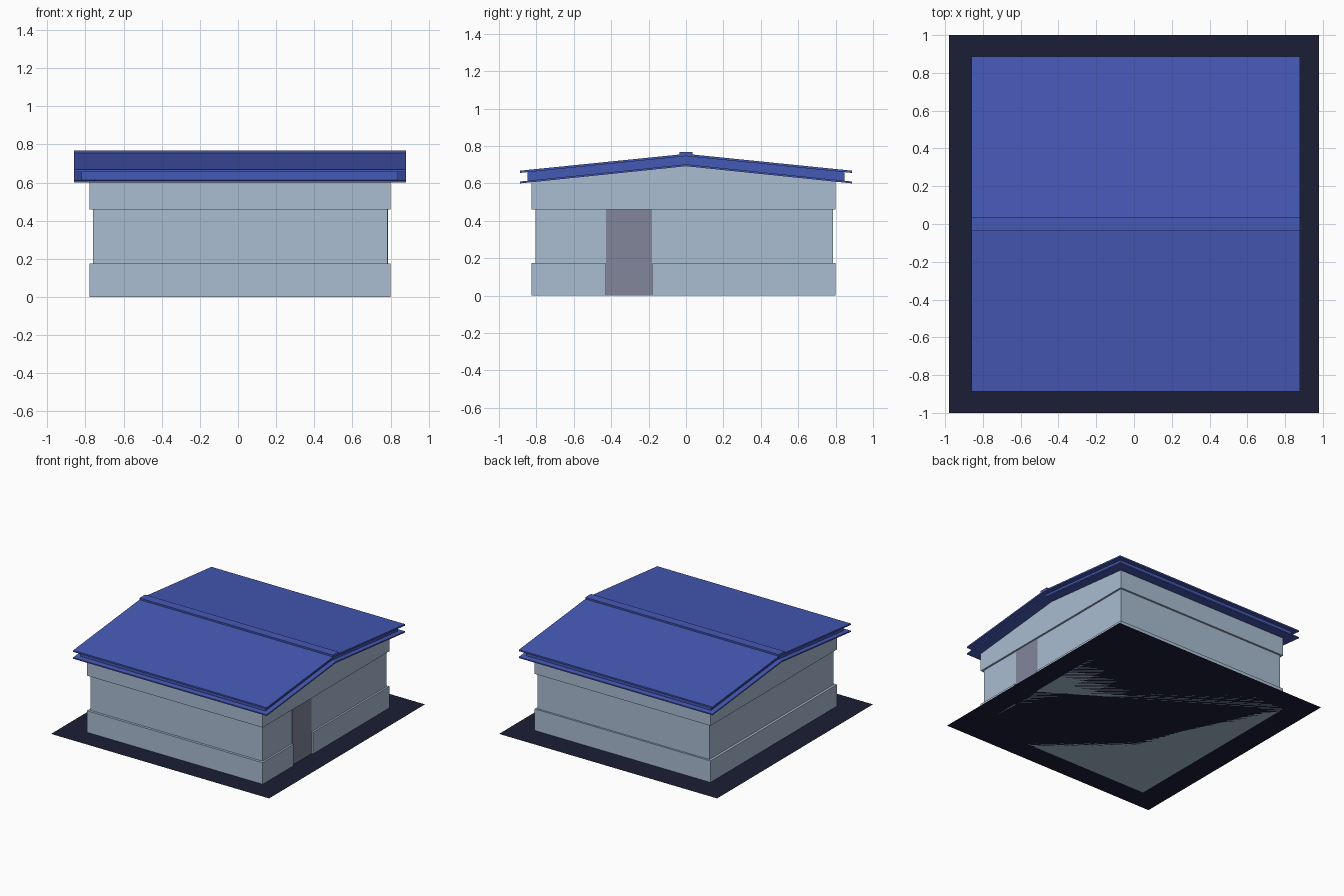
import bpy, bmesh
from mathutils import Vector

if "Cube" in bpy.data.objects:
    bpy.data.objects.remove(bpy.data.objects["Cube"])


def material(name, rgb):
    m = bpy.data.materials.new(name)
    m.diffuse_color = (*rgb, 1)
    m.use_nodes = True
    m.node_tree.nodes["Principled BSDF"].inputs["Base Color"].default_value = m.diffuse_color
    return m


WALL = material("pale_blue", (0.40, 0.51, 0.64))
ROOF = material("roof_blue", (0.06, 0.10, 0.47))
DOOR = material("door_grey", (0.22, 0.24, 0.32))
BASE = material("base_navy", (0.010, 0.013, 0.035))


def prism(name, profile, axis, lo, hi, mat):
    """Extrude a closed profile: (y, z) along x, or (x, y) along z."""
    bm = bmesh.new()
    if axis == 'X':
        pts, push = [(lo, a, b) for a, b in profile], Vector((hi - lo, 0, 0))
    else:
        pts, push = [(a, b, lo) for a, b in profile], Vector((0, 0, hi - lo))
    face = bm.faces.new([bm.verts.new(p) for p in pts])
    if hi > lo:
        out = bmesh.ops.extrude_face_region(bm, geom=[face], use_keep_orig=True)
        verts = [g for g in out["geom"] if isinstance(g, bmesh.types.BMVert)]
        bmesh.ops.translate(bm, verts=verts, vec=push)
        bmesh.ops.recalc_face_normals(bm, faces=bm.faces)
    me = bpy.data.meshes.new(name)
    bm.to_mesh(me)
    bm.free()
    me.materials.append(mat)
    ob = bpy.data.objects.new(name, me)
    bpy.context.collection.objects.link(ob)
    return ob


def rect(x0, x1, y0, y1):
    return [(x0, y0), (x1, y0), (x1, y1), (x0, y1)]


def chevron(half, eave, ridge, thick, cy=0.0):
    """Gable-shaped strip of constant thickness, z values are the underside."""
    return [(cy - half, eave), (cy, ridge), (cy + half, eave),
            (cy + half, eave + thick), (cy, ridge + thick), (cy - half, eave + thick)]


# Ground sheet
prism("base_sheet", rect(-0.98, 0.98, -1, 1), 'Z', 0, 0, BASE)

# Plinth band, notched for the doorway
prism("lower_wall", [(-0.78, -0.825), (0.80, -0.825), (0.80, -0.43), (0.785, -0.43),
                     (0.785, -0.18), (0.80, -0.18), (0.80, 0.80), (-0.78, 0.80)],
      'Z', 0, 0.175, WALL)

# Recessed middle wall and gabled upper band
prism("middle_wall", rect(-0.76, 0.785, -0.805, 0.785), 'Z', 0.175, 0.46, WALL)
prism("upper_wall", [(-0.825, 0.46), (0.80, 0.46), (0.80, 0.612), (0, 0.692), (-0.825, 0.61)],
      'X', -0.78, 0.80, WALL)

# Door on the right side
prism("door", rect(0.77, 0.788, -0.428, -0.182), 'Z', 0, 0.46, DOOR)

# Roof: two thin sheets around a recessed core, with a ridge cap
prism("lower_roof_sheet", chevron(0.888, 0.60, 0.692, 0.010), 'X', -0.86, 0.88, ROOF)
prism("roof_core", chevron(0.848, 0.612, 0.70, 0.048), 'X', -0.82, 0.84, ROOF)
prism("upper_roof_sheet", chevron(0.888, 0.656, 0.746, 0.012), 'X', -0.86, 0.88, ROOF)
prism("ridge_cap", [(-0.036, 0.748), (0.036, 0.748), (0.036, 0.768), (-0.036, 0.768)],
      'X', -0.86, 0.88, ROOF)
